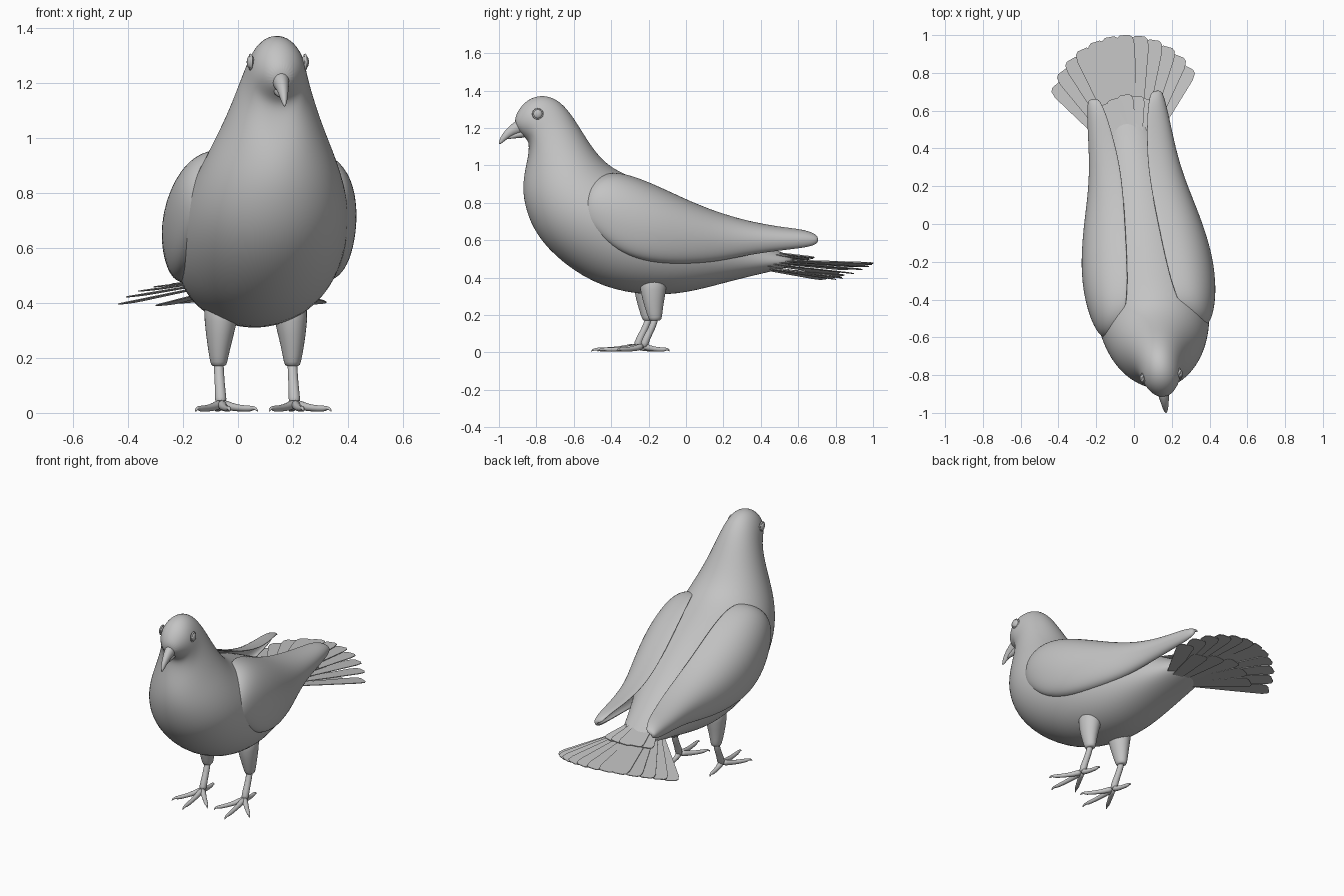
import bpy, bmesh, math
from mathutils import Vector

if "Cube" in bpy.data.objects:
    bpy.data.objects.remove(bpy.data.objects["Cube"])

YAW = math.atan(0.13)          # the whole bird is turned slightly
grey = bpy.data.materials.new("plain grey")
grey.diffuse_color = (0.55, 0.55, 0.55, 1)
grey.use_nodes = True
grey.node_tree.nodes["Principled BSDF"].inputs["Base Color"].default_value = grey.diffuse_color


def finish(name, bm, subsurf=0, angle=180):
    bmesh.ops.recalc_face_normals(bm, faces=bm.faces)
    me = bpy.data.meshes.new(name)
    bm.to_mesh(me)
    bm.free()
    me.materials.append(grey)
    ob = bpy.data.objects.new(name, me)
    bpy.context.collection.objects.link(ob)
    ob.rotation_euler.z = YAW
    ob.location.x = 0.04
    if subsurf:
        m = ob.modifiers.new("smooth", 'SUBSURF')
        m.levels = m.render_levels = subsurf
    bpy.ops.object.select_all(action='DESELECT')
    ob.select_set(True)
    bpy.context.view_layer.objects.active = ob
    bpy.ops.object.shade_smooth_by_angle(angle=math.radians(angle))
    return ob


def loft(name, rings, subsurf=2, angle=180):
    bm = bmesh.new()
    vs = [[bm.verts.new(p) for p in r] for r in rings]
    n = len(rings[0])
    for a, b in zip(vs, vs[1:]):
        for i in range(n):
            j = (i + 1) % n
            bm.faces.new((a[i], a[j], b[j], b[i]))
    bm.faces.new(vs[0])
    bm.faces.new(vs[-1][::-1])
    return finish(name, bm, subsurf, angle)


def tube(name, pts, radii, n=10, flat=1.0):
    """Tapered tube along a path; flat scales the sideways width."""
    pts = [Vector(p) for p in pts]
    rings = []
    for i, (p, r) in enumerate(zip(pts, radii)):
        d = (pts[min(i + 1, len(pts) - 1)] - pts[max(i - 1, 0)]).normalized()
        ref = Vector((1, 0, 0)) if abs(d.x) < 0.8 else Vector((0, 1, 0))
        b = d.cross(ref).normalized()
        a = b.cross(d)
        rings.append([p + r * (flat * a * math.cos(t) + b * math.sin(t))
                      for t in (2 * math.pi * k / n for k in range(n))])
    return loft(name, rings, 1)


# Body, neck and head: top (y, z), bottom (y, z), half width
body = [
    (-0.925, 1.245, -0.915, 1.19, 0.03), (-0.905, 1.295, -0.875, 1.155, 0.065),
    (-0.86, 1.35, -0.845, 1.125, 0.092), (-0.785, 1.38, -0.843, 1.08, 0.105),
    (-0.695, 1.36, -0.855, 1.02, 0.118), (-0.62, 1.28, -0.872, 0.95, 0.145),
    (-0.55, 1.165, -0.88, 0.87, 0.185), (-0.48, 1.06, -0.867, 0.77, 0.235),
    (-0.40, 0.985, -0.81, 0.625, 0.28), (-0.27, 0.93, -0.67, 0.475, 0.31),
    (-0.10, 0.86, -0.45, 0.34, 0.31), (0.08, 0.77, -0.20, 0.30, 0.28),
    (0.25, 0.68, 0.0, 0.315, 0.225), (0.40, 0.59, 0.20, 0.37, 0.17),
    (0.50, 0.54, 0.40, 0.42, 0.13), (0.60, 0.505, 0.56, 0.455, 0.085)]
rings = []
for ty, tz, by, bz, w in body:
    c = Vector((0, (ty + by) / 2, (tz + bz) / 2))
    v = Vector((0, (ty - by) / 2, (tz - bz) / 2))
    rings.append([c + v * math.cos(t) + Vector((w * math.sin(t), 0, 0))
                  for t in (2 * math.pi * k / 24 for k in range(24))])
loft("body", rings)

# Wings: y, top z, bottom z, inner u, outer u
wing = [
    (-0.585, 0.82, 0.71, 0.23, 0.265), (-0.545, 0.91, 0.67, 0.19, 0.305),
    (-0.46, 0.965, 0.58, 0.15, 0.335), (-0.35, 0.965, 0.51, 0.12, 0.352),
    (-0.19, 0.905, 0.47, 0.10, 0.352), (0.02, 0.805, 0.47, 0.085, 0.31),
    (0.18, 0.745, 0.49, 0.075, 0.265), (0.34, 0.70, 0.525, 0.075, 0.235),
    (0.50, 0.672, 0.545, 0.095, 0.222), (0.61, 0.66, 0.558, 0.115, 0.212),
    (0.67, 0.64, 0.572, 0.135, 0.202), (0.69, 0.62, 0.59, 0.15, 0.19)]
for side, s in (("left", -1), ("right", 1)):
    rings = []
    for y, zt, zb, ui, uo in wing:
        zm = zb + 0.45 * (zt - zb)
        ub = uo - 0.35 * (uo - ui)
        outer, inner = [], []
        for k in range(11):
            a = math.pi / 2 - math.pi * k / 10
            c, sn = max(math.cos(a), 0) ** 0.85, math.sin(a)
            h = (zt - zm) if sn > 0 else (zm - zb)
            u0 = ui if sn > 0 else ub
            u, z = u0 + (uo - u0) * c, zm + h * sn
            outer.append((s * u, y, z))
            inner.append((s * (u - 0.006 - 0.016 * c), y, z - 0.012 * sn))
        rings.append(outer + inner[::-1])
    loft(side + "_wing", rings)


# Tail feathers: thin blades fanned around a root at the rump
def feather(name, ang, y0, start, end, z0, z1, w0, w1):
    outline = [(0, w0), (0.5, 0.6 * w1 + 0.4 * w0), (0.9, w1), (0.975, 0.85 * w1), (1, 0.5 * w1)]
    edge = outline + [(t, -w) for t, w in reversed(outline)]
    bm = bmesh.new()
    d, n = (math.sin(ang), math.cos(ang)), (math.cos(ang), -math.sin(ang))
    layers = []
    for dz in (0, 0.004):
        layer = []
        for t, w in edge:
            r = start + (end - start) * t
            z = z0 + (z1 - z0) * t + dz + w * 0.08
            layer.append(bm.verts.new((d[0] * r + n[0] * w, y0 + d[1] * r + n[1] * w, z)))
        layers.append(layer)
    lo, hi = layers
    bm.faces.new(hi)
    bm.faces.new(lo[::-1])
    for i in range(len(edge)):
        j = (i + 1) % len(edge)
        bm.faces.new((lo[i], lo[j], hi[j], hi[i]))
    finish(name, bm, 0, 30)


for i in range(12):
    f = (i - 5.5) / 5.5
    feather(f"tail_feather_{i + 1}", math.radians(36 * f), 0.30, 0.12,
            0.705 - 0.10 * f * f, 0.495 - 0.03 * f * f, 0.475 - 0.08 * f * f, 0.025, 0.05)
for i in range(5):
    f = (i - 2) / 2
    feather(f"tail_covert_{i + 1}", math.radians(18 * f), 0.28, 0.08,
            0.41 - 0.02 * abs(f), 0.545 - 0.01 * f * f, 0.505 - 0.012 * f * f, 0.03, 0.042)
for i in range(5):
    f = (i - 2) / 2
    feather(f"under_tail_feather_{i + 1}", math.radians(24 * f), 0.30, 0.1,
            0.55 - 0.03 * abs(f), 0.45, 0.41 - 0.02 * abs(f), 0.025, 0.05)

# Beak
tube("upper_beak", [(0, -0.87, 1.215), (0, -0.92, 1.198), (0, -0.96, 1.172), (0, -0.99, 1.14),
                    (0, -1.008, 1.112)], [0.046, 0.034, 0.024, 0.016, 0.004], 12, 0.85)
tube("lower_beak", [(0, -0.85, 1.175), (0, -0.92, 1.163), (0, -0.975, 1.142)],
     [0.03, 0.018, 0.005], 10, 1.1)

for side, s in (("left", -1), ("right", 1)):
    # Eye: flattened ball with a raised lid ring
    bm = bmesh.new()
    bmesh.ops.create_uvsphere(bm, u_segments=20, v_segments=12, radius=0.025)
    bmesh.ops.scale(bm, vec=(0.55, 1, 1), verts=bm.verts)
    bmesh.ops.translate(bm, vec=(s * 0.1, -0.812, 1.275), verts=bm.verts)
    finish(side + "_eye", bm)
    lid = [(s * 0.1, -0.812 + 0.026 * math.cos(t), 1.275 + 0.026 * math.sin(t))
           for t in (2 * math.pi * k / 20 for k in range(21))]
    tube(side + "_eyelid", lid, [0.006] * 21, 6)

    # Thigh and shank
    u = s * 0.135
    tube(side + "_thigh", [(u * 0.9, -0.19, 0.43), (u * 0.96, -0.195, 0.33), (u, -0.19, 0.24),
                           (u, -0.183, 0.18), (u, -0.183, 0.168)],
         [0.085, 0.072, 0.05, 0.037, 0.03], 14, 0.85)
    tube(side + "_shank", [(u, -0.18, 0.20), (u, -0.195, 0.14), (u, -0.23, 0.08), (u, -0.25, 0.02)],
         [0.02, 0.019, 0.02, 0.026], 10)
    # Toes with hooked claws: angle from forward, length
    for k, (deg, ln) in enumerate(((0, 0.245), (36, 0.195), (-36, 0.195), (180, 0.145))):
        a = math.radians(deg)
        path = [(0, 0.035), (0.25, 0.022), (0.55, 0.016), (0.82, 0.015),
                (0.86, 0.018), (0.95, 0.016), (1.0, 0.004)]
        pts = [(u + ln * t * math.sin(a), -0.25 - ln * t * math.cos(a), z) for t, z in path]
        tube(f"{side}_toe_{k + 1}", pts, [0.022, 0.016, 0.013, 0.012, 0.008, 0.006, 0.002], 8)
